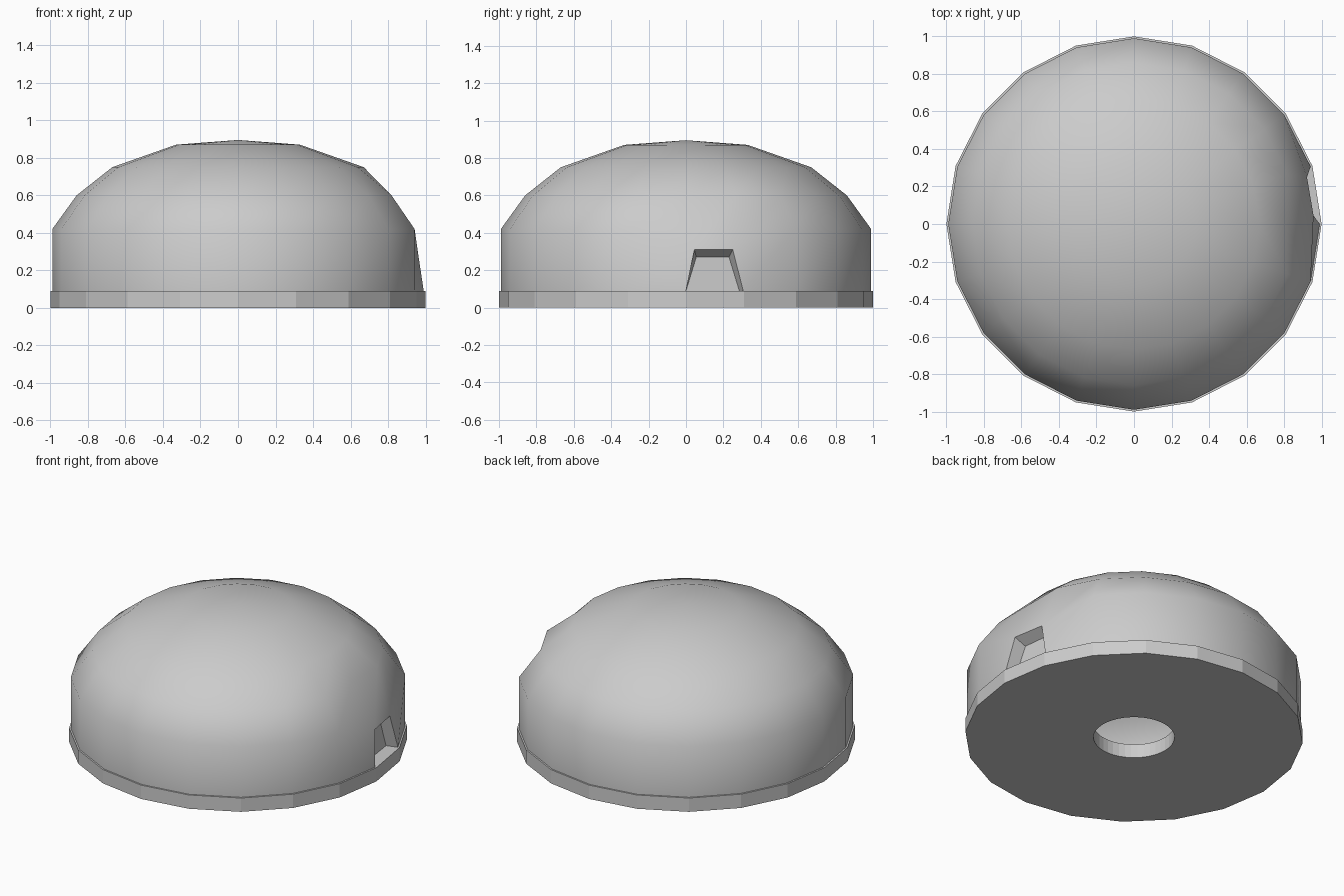
import bpy, bmesh, math
from mathutils import Vector

if "Cube" in bpy.data.objects:
    bpy.data.objects.remove(bpy.data.objects["Cube"])

N = 20


def ring(bm, r, z, n=N):
    return [bm.verts.new((r * math.cos(2 * math.pi * i / n),
                          r * math.sin(2 * math.pi * i / n), z)) for i in range(n)]


def bridge(bm, a, b):
    n = len(a)
    return [bm.faces.new((a[i], a[(i + 1) % n], b[(i + 1) % n], b[i])) for i in range(n)]


def finish(bm, name):
    bmesh.ops.recalc_face_normals(bm, faces=bm.faces)
    me = bpy.data.meshes.new(name)
    bm.to_mesh(me)
    bm.free()
    ob = bpy.data.objects.new(name, me)
    bpy.context.collection.objects.link(ob)
    bpy.context.view_layer.objects.active = ob
    return ob


# Base plate: faceted disc with a round hole through it
bm = bmesh.new()
low_out, top_out = ring(bm, 1.0, 0.0), ring(bm, 1.0, 0.09)
low_in, top_in = ring(bm, 0.24, 0.0, 40), ring(bm, 0.24, 0.09, 40)
bridge(bm, low_out, top_out)
bridge(bm, low_in, top_in)
for outer, inner in ((low_out, low_in), (top_out, top_in)):
    for i in range(N):
        j = (i + 1) % N
        bm.faces.new((outer[i], outer[j], inner[2 * j], inner[2 * i + 1], inner[2 * i]))
finish(bm, "base_plate")

# Hollow dome shell from a profile of rings
bm = bmesh.new()
rings = [ring(bm, r, z) for r, z in
         ((0.99, 0.09), (0.99, 0.42), (0.86, 0.60), (0.67, 0.75), (0.33, 0.87))]
walls = [bridge(bm, a, b) for a, b in zip(rings, rings[1:])]
apex = bm.verts.new((0, 0, 0.895))
for i in range(N):
    bm.faces.new((rings[-1][i], rings[-1][(i + 1) % N], apex))

# Doorway: pull the wall panel's top corners down, then recess it
rings[1][0].co = Vector((0.957, 0.045, 0.31))
rings[1][1].co = Vector((0.922, 0.25, 0.31))
rings[2][0].co = Vector((0.818, 0.0, 0.60))
frame = [rings[0][0], rings[0][1], rings[1][1], rings[1][0]]
bm.faces.remove(walls[0][0])
back = [bm.verts.new(c) for c in
        ((0.91, 0.0, 0.09), (0.87, 0.285, 0.09), (0.865, 0.23, 0.27), (0.885, 0.055, 0.27))]
for i in (1, 2, 3):
    j = (i + 1) % 4
    bm.faces.new((frame[i], frame[j], back[j], back[i]))
bm.faces.new(back)
dome = finish(bm, "dome_shell")
dome.select_set(True)
bpy.ops.object.shade_smooth_by_angle(angle=math.radians(50))
